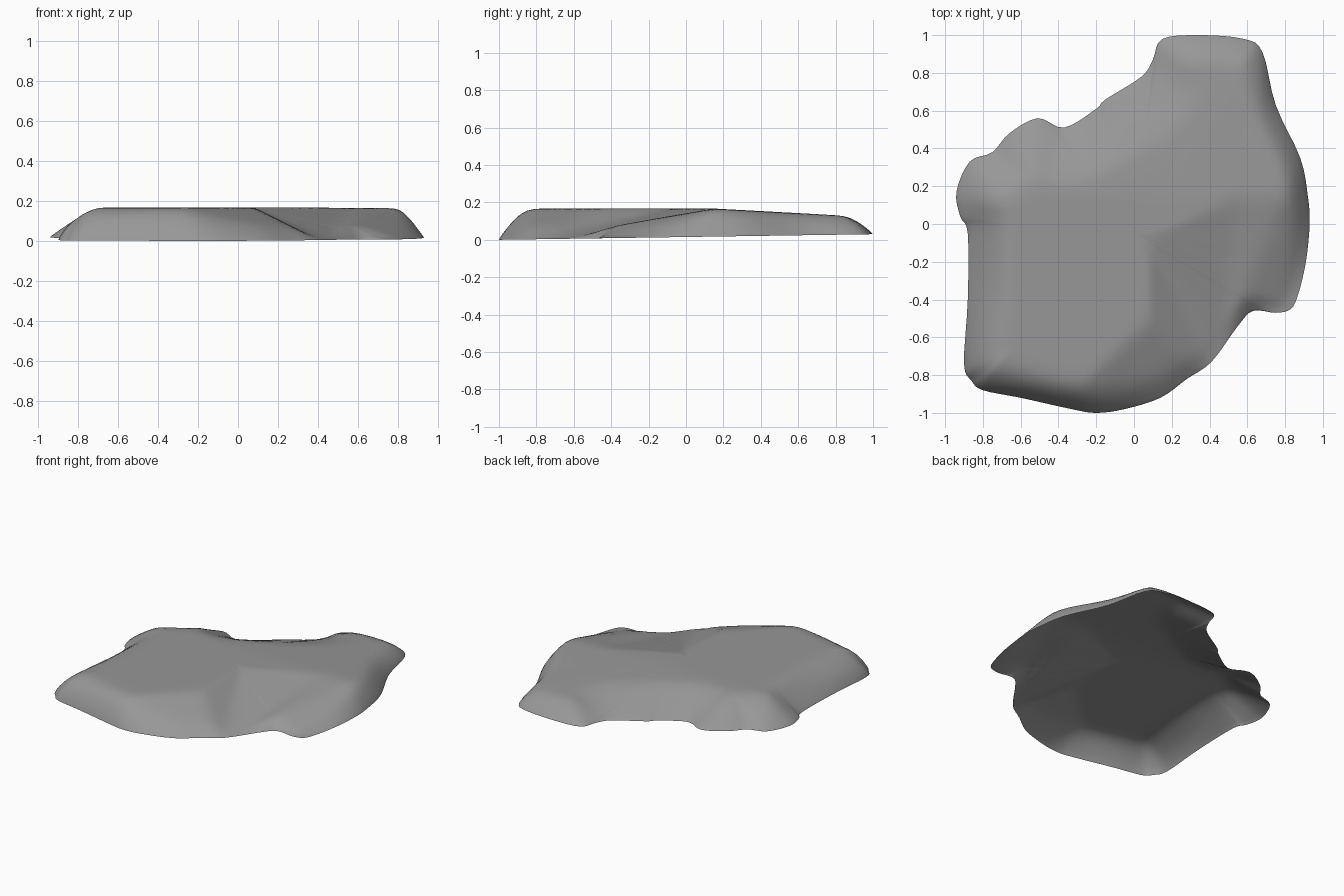
import bpy
import bmesh
from mathutils import Vector

cube = bpy.data.objects.get("Cube")
if cube:
    bpy.data.objects.remove(cube, do_unlink=True)

# Slab outline seen from above, clockwise from the back lobe:
# x, y and the width of the sloping border there
OUTLINE = [
    (.15, .98, .2), (.35, 1, .16), (.58, .98, .15), (.68, .91, .14),
    (.75, .63, .14), (.88, .35, .14), (.92, .15, .12), (.93, 0, .12),
    (.91, -.2, .12), (.87, -.37, .12), (.83, -.45, .1), (.75, -.47, .1),
    (.63, -.46, .1), (.55, -.54, .1), (.41, -.73, .1), (.28, -.82, .14),
    (.14, -.92, .17), (-.05, -.98, .2), (-.2, -1, .2), (-.33, -.98, .2),
    (-.6, -.92, .2), (-.8, -.88, .22), (-.86, -.83, .25), (-.9, -.74, .25),
    (-.88, -.4, .22), (-.88, -.05, .22), (-.92, .04, .24), (-.94, .17, .25),
    (-.87, .33, .25), (-.75, .38, .25), (-.66, .48, .27), (-.51, .56, .32),
    (-.37, .51, .3), (-.2, .61, .33), (-.15, .66, .34), (.04, .78, .34),
    (.1, .87, .28)]
STEPS = 4
RINGS = 28
CENTRE = Vector((0, -.05))


def clamp(value):
    return max(0, min(1, value))


def smooth_outline(points, steps):
    """Closed Catmull-Rom curve through the points."""
    pts = [Vector(p) for p in points]
    count = len(pts)
    result = []
    for i in range(count):
        a, b, c, d = (pts[(i + k) % count] for k in (-1, 0, 1, 2))
        for j in range(steps):
            t = j / steps
            result.append(b + (c - a) * t / 2
                          + (a * 2 - b * 5 + c * 4 - d) * t * t / 2
                          + (b * 3 - a - c * 3 + d) * t ** 3 / 2)
    return result


def facet(point, origin, direction, slope):
    """Height of a plane that falls away along a direction."""
    return .167 - slope * (point - Vector(origin)).dot(Vector(direction))


def top_height(p):
    """Worn plateau with a back slope, a front facet, a valley and a side lobe."""
    back_slope = facet(p, (0, .15), (0, 1), .055)
    front_facet = facet(p, (.15, -.45), (.68, -.73), .37)
    valley = facet(p, (.05, -.1), (.45, -.89), .24)
    crest_side = facet(p, (.08, 0), (1, 0), .5)
    lobe = min(facet(p, (0, .15), (0, -1), .17),
               facet(p, (.65, 0), (-.9, -.45), .35))
    return min(.167, back_slope, front_facet, max(valley, crest_side, lobe))


def rim_height(p):
    return .015 * (p.y + 1)


def surface_height(p, rim):
    """Blend from the thin rim up to the top over the sloping border."""
    nearest = min(rim, key=lambda q: (q.xy - p).length_squared)
    t = clamp((nearest.xy - p).length / nearest.z)
    # The front edge is bluff, the left and back edges are nearly straight
    bulge = 1.3 + 2.4 * clamp(-nearest.y - .3) + .6 * clamp(nearest.x)
    low = rim_height(nearest)
    return low + max(top_height(p) - low, .005) * (1 - (1 - t) ** bulge)


# Rock shell: rings shrinking from the rim to the centre, open underneath
rim = smooth_outline(OUTLINE, STEPS)
bm = bmesh.new()
rings = []
for k in range(RINGS):
    scale = 1 - (k / RINGS) ** 1.4
    ring = []
    for q in rim:
        p = CENTRE.lerp(q.xy, scale)
        z = surface_height(p, rim) if k else rim_height(p)
        ring.append(bm.verts.new((p.x, p.y, z)))
    rings.append(ring)
middle = bm.verts.new((CENTRE.x, CENTRE.y, top_height(CENTRE)))

n = len(rim)
for outer, inner in zip(rings, rings[1:]):
    for i in range(n):
        j = (i + 1) % n
        bm.faces.new((outer[j], outer[i], inner[i], inner[j]))
for i in range(n):
    bm.faces.new((rings[-1][(i + 1) % n], rings[-1][i], middle))

# Soften the creases between facets, leaving the rim fixed
inside = [v for v in bm.verts if not v.is_boundary]
for _ in range(4):
    bmesh.ops.smooth_vert(bm, verts=inside, factor=.5, use_axis_z=True)
bmesh.ops.recalc_face_normals(bm, faces=bm.faces)
if sum(f.normal.z for f in bm.faces) < 0:
    bmesh.ops.reverse_faces(bm, faces=bm.faces)
for face in bm.faces:
    face.smooth = True

mesh = bpy.data.meshes.new("rock_slab")
bm.to_mesh(mesh)
bm.free()
slab = bpy.data.objects.new("rock_slab", mesh)
bpy.context.collection.objects.link(slab)

# Stone colour
stone = bpy.data.materials.new("stone_grey")
stone.use_nodes = True
colour = (.31, .31, .31, 1)
stone.diffuse_color = colour
stone.node_tree.nodes["Principled BSDF"].inputs["Base Color"].default_value = colour
mesh.materials.append(stone)
